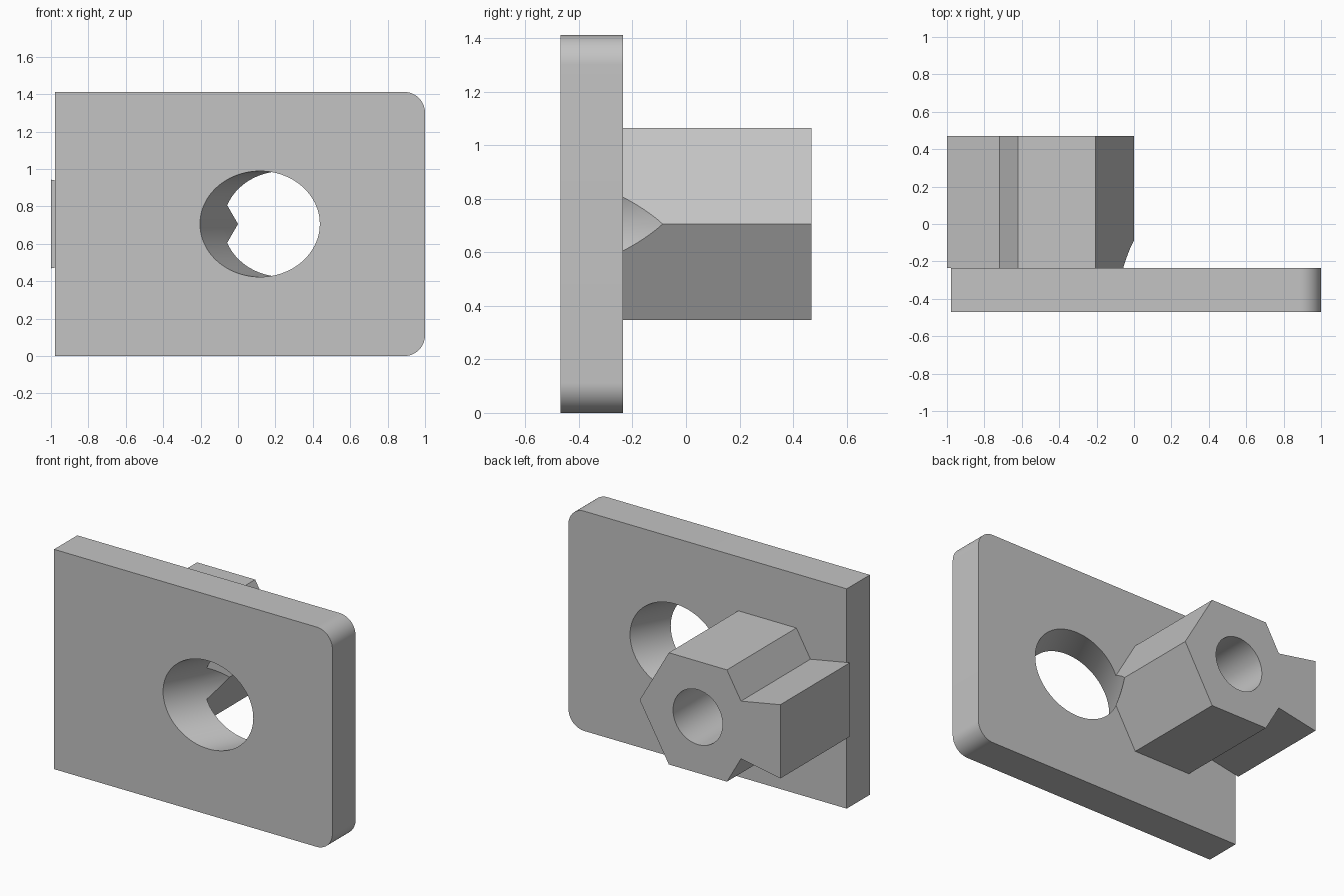
import bpy, bmesh, math
from mathutils import Matrix, Vector

if "Cube" in bpy.data.objects:
    bpy.data.objects.remove(bpy.data.objects["Cube"], do_unlink=True)

FRONT, JOIN, BACK = -0.47, -0.235, 0.47   # depth stations along y
MID, HEIGHT = 0.706, 1.412

grey = bpy.data.materials.new("light grey")
grey.use_nodes = True
colour = (0.55, 0.55, 0.55, 1)
grey.diffuse_color = colour
grey.node_tree.nodes["Principled BSDF"].inputs["Base Color"].default_value = colour


def finish(name, bm):
    bmesh.ops.recalc_face_normals(bm, faces=bm.faces)
    mesh = bpy.data.meshes.new(name)
    bm.to_mesh(mesh)
    bm.free()
    mesh.materials.append(grey)
    obj = bpy.data.objects.new(name, mesh)
    bpy.context.collection.objects.link(obj)
    return obj


def extrude_profile(name, points, y0, y1):
    bm = bmesh.new()
    face = bm.faces.new([bm.verts.new((x, y0, z)) for x, z in points])
    moved = bmesh.ops.extrude_face_region(bm, geom=[face])["geom"]
    verts = [v for v in moved if isinstance(v, bmesh.types.BMVert)]
    bmesh.ops.translate(bm, verts=verts, vec=(0, y1 - y0, 0))
    return finish(name, bm)


def cylinder(name, centre, direction, radius, length):
    bm = bmesh.new()
    turn = Vector(direction).to_track_quat("Z", "Y").to_matrix().to_4x4()
    bmesh.ops.create_cone(bm, cap_ends=True, segments=96, radius1=radius, radius2=radius,
                          depth=length, matrix=Matrix.Translation(centre) @ turn)
    obj = finish(name, bm)
    obj.hide_render = True
    return obj


def cut(obj, cutters):
    for cutter in cutters:
        mod = obj.modifiers.new("cut", "BOOLEAN")
        mod.operation = "DIFFERENCE"
        mod.solver = "EXACT"
        mod.object = cutter
    graph = bpy.context.evaluated_depsgraph_get()
    mesh = bpy.data.meshes.new_from_object(obj.evaluated_get(graph))
    obj.modifiers.clear()
    obj.data = mesh


def corner(cx, cz, r, start):
    angles = [math.radians(start + 90 * i / 16) for i in range(17)]
    return [(cx + r * math.cos(a), cz + r * math.sin(a)) for a in angles]


# Plate, rounded on its left side only
R = 0.112
plate = extrude_profile("plate", [(-0.978, HEIGHT), (-0.978, 0)]
                        + corner(1 - R, R, R, -90)
                        + corner(1 - R, HEIGHT - R, R, 0), FRONT, JOIN)

# Hexagonal boss with a flared arm, mirrored about mid height
upper = [(-0.207, 0.359), (-0.62, 0.359), (-0.72, 0.185), (-1, 0.237)]
boss = extrude_profile("hexagonal_boss", [(0, MID)]
                       + [(x, MID + h) for x, h in upper]
                       + [(x, MID - h) for x, h in reversed(upper)], JOIN, BACK)

# Slanted hole through the plate, clipping the boss edge, and the straight bore
tilt = math.radians(28)
slant = cylinder("slanted_cutter", (0.117, FRONT, MID),
                 (math.sin(tilt), math.cos(tilt), 0), 0.283, 1.6)
bore = cylinder("bore_cutter", (-0.413, 0.1, MID), (0, 1, 0), 0.176, 1.2)
cut(plate, [slant])
cut(boss, [slant, bore])
for cutter in (slant, bore):
    bpy.data.objects.remove(cutter, do_unlink=True)

# Smooth curved walls, sharp edges
bpy.ops.object.select_all(action="DESELECT")
for obj in (plate, boss):
    obj.select_set(True)
    bpy.context.view_layer.objects.active = obj
bpy.ops.object.shade_smooth_by_angle(angle=math.radians(25))
